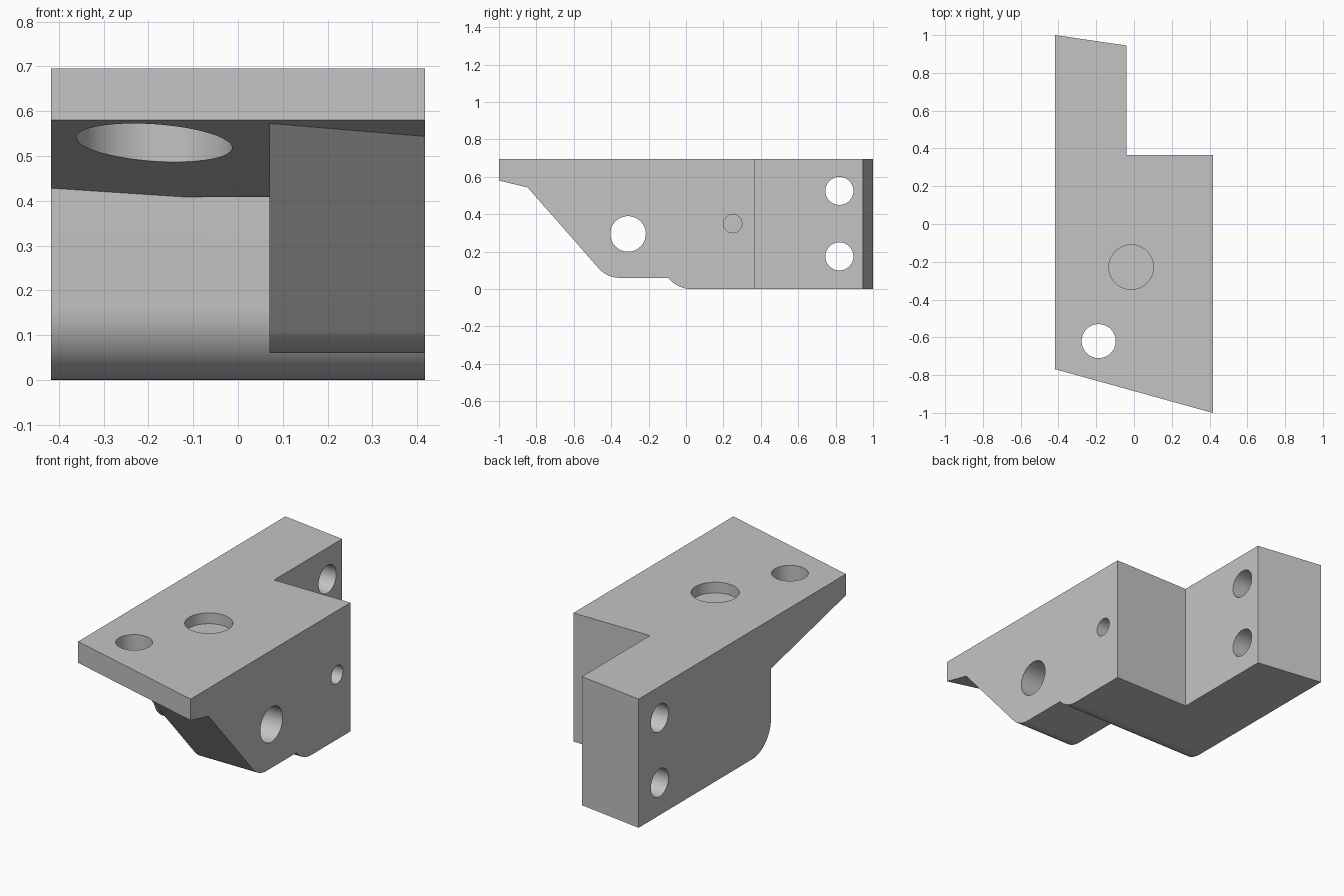
import bpy, bmesh, math
from mathutils import Vector

if "Cube" in bpy.data.objects:
    bpy.data.objects.remove(bpy.data.objects["Cube"], do_unlink=True)

HALF_W, TOP = 0.417, 0.695
FRONT_SKEW = 0.277            # the front edge runs diagonally across the plan

grey = bpy.data.materials.new("plain grey")
grey.use_nodes = True
grey.diffuse_color = (0.55, 0.55, 0.55, 1)
grey.node_tree.nodes["Principled BSDF"].inputs["Base Color"].default_value = (0.55, 0.55, 0.55, 1)


def prism(name, points, axis, lo, hi):
    """Extrude a closed profile along x (points are y, z) or z (points are x, y)."""
    place = (lambda p, t: (t, p[0], p[1])) if axis == "x" else (lambda p, t: (p[0], p[1], t))
    bm = bmesh.new()
    a = [bm.verts.new(place(p, lo)) for p in points]
    b = [bm.verts.new(place(p, hi)) for p in points]
    n = len(points)
    bm.faces.new(a)
    bm.faces.new(b[::-1])
    for i in range(n):
        bm.faces.new((a[i], b[i], b[(i + 1) % n], a[(i + 1) % n]))
    bmesh.ops.recalc_face_normals(bm, faces=bm.faces)
    mesh = bpy.data.meshes.new(name)
    bm.to_mesh(mesh)
    bm.free()
    mesh.materials.append(grey)
    obj = bpy.data.objects.new(name, mesh)
    bpy.context.scene.collection.objects.link(obj)
    return obj


def arc(cy, cz, r, start, end, steps=16):
    angles = [math.radians(start + (end - start) * i / steps) for i in range(steps + 1)]
    return [(cy + r * math.cos(t), cz + r * math.sin(t)) for t in angles]


def drill(name, centre, r, axis, lo, hi):
    return prism(name, arc(*centre, r, 0, 360, 64)[:-1], axis, lo, hi)


def cut(target, cutter):
    """Subtract the cutter, keep the result and discard the cutter."""
    cutter.hide_render = True
    mod = target.modifiers.new("cut", "BOOLEAN")
    mod.operation, mod.solver, mod.object = "DIFFERENCE", "EXACT", cutter
    bpy.context.view_layer.update()
    result = bpy.data.meshes.new_from_object(
        target.evaluated_get(bpy.context.evaluated_depsgraph_get()))
    target.modifiers.clear()
    target.data = result
    bpy.data.objects.remove(cutter, do_unlink=True)


# Full block with the plan outline and notched back corner
block = prism("mounting_bracket", [
    (HALF_W, -1), (HALF_W, 0.365), (-0.04, 0.365), (-0.04, 0.945),
    (-HALF_W, 1), (-HALF_W, -1 + 2 * HALF_W * FRONT_SKEW)], "z", 0, TOP)

# Space under the plate: sloping ceiling, then level, skewed to follow the front edge
slope, ceiling = 0.238, 0.408
space = prism("underside_space", [
    (-0.3, -0.3), (-0.3, 0.58 + 0.3 * slope),
    ((0.58 - ceiling) / slope, ceiling), (1.3, ceiling), (1.3, -0.3)], "x", -0.8, 0.8)
for v in space.data.vertices:
    v.co.y += -1 + (HALF_W - v.co.x) * FRONT_SKEW

# Rear body with a rounded lower front edge stays solid
cut(space, prism("rear_body", [(3, 0.9), (-0.13, 0.9)]
                 + arc(0.03, 0.16, 0.16, 180, 270) + [(0.03, -0.5), (3, -0.5)], "x", -1, 1))

# Side rib with a sloping, rounded front stays solid
angle, radius, corner = 48.7, 0.15, -0.422
tangent = radius * math.tan(math.radians(angle / 2))
rise = math.tan(math.radians(angle))
cut(space, prism("side_rib", [(0.2, 0.9), (corner - 0.84 / rise, 0.9)]
                 + arc(corner + tangent, 0.06 + radius, radius, 270 - angle, 270)
                 + [(0.2, 0.06)], "x", 0.07, 1))
cut(block, space)

# Holes: cross holes, blind side hole, plate hole with counterbore, shallow top recess
for hole in (
    ("rib_hole", (-0.31, 0.295), 0.095, "x", -0.2, 1),
    ("upper_back_hole", (0.82, 0.525), 0.075, "x", -1, 1),
    ("lower_back_hole", (0.82, 0.175), 0.075, "x", -1, 1),
    ("blind_side_hole", (0.25, 0.35), 0.049, "x", 0.12, 1),
    ("plate_hole", (-0.187, -0.62), 0.09, "z", 0.3, 1),
    ("plate_counterbore", (-0.187, -0.62), 0.174, "z", 0.2, 0.582),
    ("top_recess", (-0.015, -0.228), 0.118, "z", TOP - 0.058, 1),
):
    cut(block, drill(*hole))

# Smooth the curved walls, keep the corners crisp
bpy.ops.object.select_all(action="DESELECT")
block.select_set(True)
bpy.context.view_layer.objects.active = block
bpy.ops.object.shade_smooth_by_angle(angle=math.radians(25))
